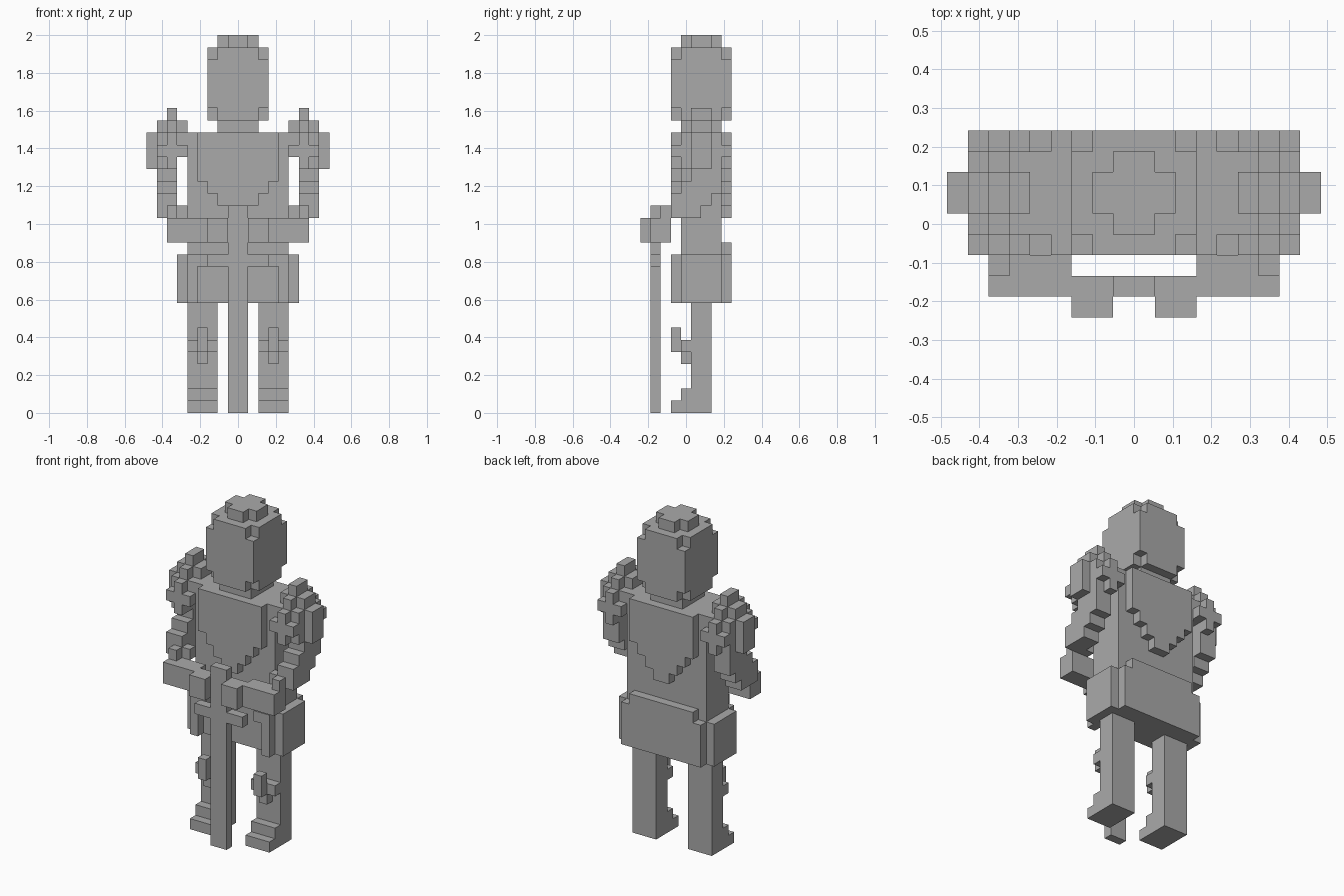
import bpy, bmesh
from mathutils import Vector

cube = bpy.data.objects.get("Cube")
if cube:
    bpy.data.objects.remove(cube, do_unlink=True)

STEP = 0.0537       # cell width and depth
RISE = 2 / 31       # cell height
MID = 4.5           # depth index at y = 0

stone = bpy.data.materials.new("stone_grey")
stone.use_nodes = True
grey = (0.4, 0.4, 0.4, 1)
stone.diffuse_color = grey
stone.node_tree.nodes["Principled BSDF"].inputs["Base Color"].default_value = grey


def fill(*spans):
    """Cells inside boxes given as x range, y range, z range."""
    return {(x, y, z) for (a, b), (c, d), (e, f) in spans
            for x in range(a, b) for y in range(c, d) for z in range(e, f)}


def build(name, cells):
    """Skin a set of cells with its exposed faces only."""
    bm = bmesh.new()
    for cell in cells:
        for axis in range(3):
            for side in (0, 1):
                near = list(cell)
                near[axis] += 2 * side - 1
                if tuple(near) in cells:
                    continue
                u, v = (axis + 1) % 3, (axis + 2) % 3
                loop = []
                for du, dv in ((0, 0), (1, 0), (1, 1), (0, 1)):
                    p = list(cell)
                    p[axis] += side
                    p[u] += du
                    p[v] += dv
                    loop.append(bm.verts.new((p[0] * STEP, (p[1] - MID) * STEP, p[2] * RISE)))
                bm.faces.new(loop if side else loop[::-1])
    bmesh.ops.remove_doubles(bm, verts=bm.verts[:], dist=0.001)
    bmesh.ops.dissolve_limit(bm, angle_limit=0.01, verts=bm.verts[:], edges=bm.edges[:])
    mesh = bpy.data.meshes.new(name)
    bm.to_mesh(mesh)
    bm.free()
    mesh.materials.append(stone)
    bpy.context.collection.objects.link(bpy.data.objects.new(name, mesh))


def pair(name, cells):
    """Build a limb on the left and its mirror on the right."""
    build("left_" + name, cells)
    build("right_" + name, {(-1 - x, y, z) for x, y, z in cells})


def wide(half, depth, height):
    return ((-half, half), depth, height)


# Head with its eight corners cut, plus neck and crown
corners = {(x, y, z) for x in (-3, 2) for y in (3, 8) for z in (24, 29)}
build("head", fill(wide(3, (3, 9), (24, 30))) - corners)
build("crown", fill(wide(2, (5, 7), (30, 31)), wide(1, (4, 8), (30, 31))))
build("neck", fill(wide(2, (4, 8), (23, 24))))

# Torso and tapering chest and back plates
build("torso", fill(wide(5, (4, 8), (14, 23))))
for name, y in (("chest_plate", 3), ("back_plate", 8)):
    depth = (y, y + 1)
    build(name, fill(wide(4, depth, (19, 23)),
                     *[wide(n, depth, (15 + n, 16 + n)) for n in (1, 2, 3)]))

# Hips with side guards, rear panel and front tassets
build("hips", fill(wide(5, (4, 8), (9, 14)), wide(6, (4, 8), (9, 13))))
build("rear_panel", fill(wide(5, (8, 9), (9, 13)), wide(4, (8, 9), (13, 14))))
pair("tasset", fill(((4, 5), (3, 4), (9, 13)), ((3, 4), (3, 4), (12, 13))))

# Legs, stepped feet and knee guards
pair("leg", fill(((2, 5), (5, 7), (0, 9))))
pair("foot", fill(((2, 5), (3, 5), (0, 1)), ((2, 5), (4, 5), (1, 2))))
pair("knee_guard", fill(((2, 5), (4, 5), (5, 6)), ((3, 4), (4, 5), (4, 6)),
                        ((3, 4), (3, 4), (5, 7))))

# Rounded shoulder guards
shoulder = fill(((4, 8), (5, 7), (21, 23)), ((6, 9), (5, 7), (20, 23)),
                ((5, 8), (5, 7), (23, 24)), ((6, 7), (5, 7), (24, 25)),
                ((5, 8), (4, 8), (21, 23)), ((6, 8), (4, 8), (20, 21)),
                ((6, 7), (4, 8), (23, 24)),
                ((5, 8), (3, 9), (21, 22)), ((6, 7), (3, 9), (20, 23)))
pair("shoulder_guard", shoulder)

# Upper arms stepping forward to the elbows
pair("arm", fill(((6, 8), (5, 8), (19, 20)), ((6, 8), (5, 8), (18, 19)),
                 ((6, 8), (4, 8), (18, 19)), ((6, 8), (3, 7), (17, 18)),
                 ((6, 8), (3, 6), (16, 17)), ((5, 6), (3, 4), (16, 17))))

# Forearms meeting at the hilt
pair("forearm", fill(((3, 7), (1, 3), (14, 16)), ((6, 7), (2, 3), (16, 17))))
pair("hand", fill(((1, 3), (0, 2), (14, 16))))

# Sword standing point down
build("sword", fill(wide(1, (1, 2), (0, 17)), wide(3, (1, 2), (12, 13))))
